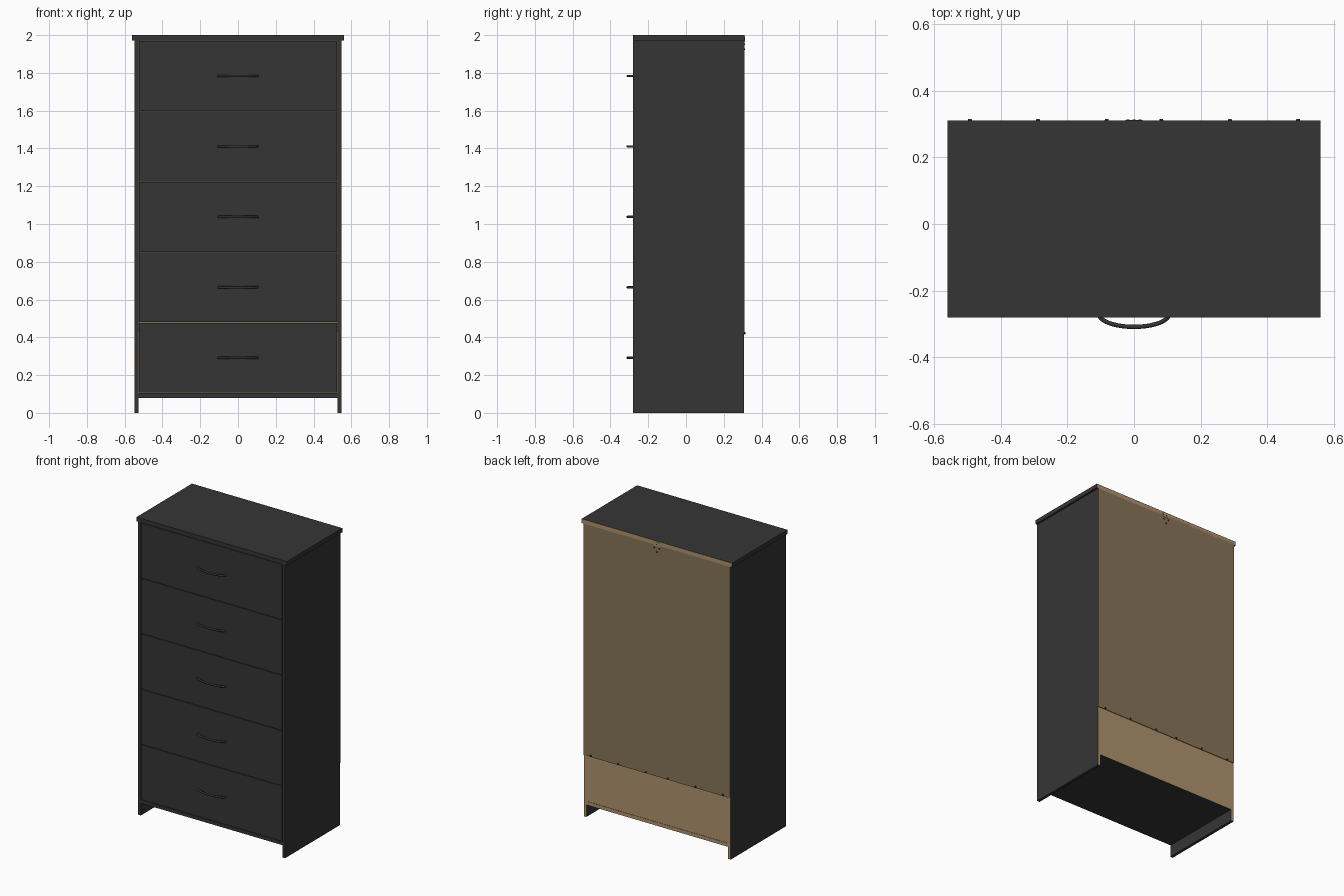
import bpy, bmesh, math
from mathutils import Matrix

if "Cube" in bpy.data.objects:
    bpy.data.objects.remove(bpy.data.objects["Cube"])


def srgb(r, g, b):
    def f(c):
        c /= 255
        return c / 12.92 if c <= 0.04045 else ((c + 0.055) / 1.055) ** 2.4
    return (f(r), f(g), f(b), 1)


def material(name, rgb):
    m = bpy.data.materials.new(name)
    m.diffuse_color = srgb(*rgb)
    m.use_nodes = True
    m.node_tree.nodes["Principled BSDF"].inputs["Base Color"].default_value = m.diffuse_color
    return m


BLACK = material("black brown finish", (53, 53, 53))
RAW = material("raw board", (176, 147, 110))
BACK = material("back sheet", (136, 117, 89))
METAL = material("dark metal", (45, 44, 42))


def finish(bm, name, *mats):
    me = bpy.data.meshes.new(name)
    bm.to_mesh(me)
    bm.free()
    ob = bpy.data.objects.new(name, me)
    bpy.context.collection.objects.link(ob)
    for m in mats:
        me.materials.append(m)
    return ob


def box(name, x, y, z, mat, rear=None):
    """Board from (min, max) ranges; the rear-facing edge can be another colour."""
    bm = bmesh.new()
    bmesh.ops.create_cube(bm, size=1)
    for v in bm.verts:
        for i, (a, b) in enumerate((x, y, z)):
            v.co[i] = a if v.co[i] < 0 else b
    bm.normal_update()
    if rear:
        for f in bm.faces:
            f.material_index = int(f.normal.y > 0.9)
    return finish(bm, name, mat, *([rear] if rear else []))


def screw(name, x, z, y, r, depth):
    bm = bmesh.new()
    bmesh.ops.create_cone(bm, cap_ends=True, segments=16, radius1=r, radius2=r * 0.7, depth=depth,
                          matrix=Matrix.Translation((x, y, z)) @ Matrix.Rotation(-math.pi / 2, 4, 'X'))
    return finish(bm, name, METAL)


FRONT, REAR = -0.28, 0.306
IN, OUT = 0.528, 0.547

# Carcass
box("top_panel", (-0.56, 0.56), (FRONT, 0.31), (1.972, 2.0), BLACK, RAW)
for name, s in (("left", -1), ("right", 1)):
    box(name + "_side_panel", sorted((s * IN, s * OUT)), (FRONT, REAR), (0, 1.972), BLACK, RAW)
box("bottom_panel", (-IN, IN), (FRONT + 0.004, REAR - 0.002), (0.08, 0.104), BLACK, RAW)

# Back: thin sheet above, recessed board below
box("back_sheet", (-OUT + 0.001, OUT - 0.001), (REAR, 0.31), (0.415, 1.985), BACK)
box("lower_back_board", (-IN, IN), (REAR - 0.02, REAR - 0.004), (0.104, 0.43), RAW)
for i, x in enumerate((0.082, 0.288, 0.492)):
    for s in (-1, 1):
        screw(f"back_screw_{i}_{'left' if s < 0 else 'right'}", s * x, 0.422, 0.312, 0.007, 0.006)

# Wall fixing plate with its screws
box("wall_fixing_plate", (-0.025, 0.025), (0.309, 0.312), (1.965, 1.992), RAW)
for i, (x, z) in enumerate(((0, 1.978), (-0.018, 1.952), (0.018, 1.952), (0, 1.925))):
    screw(f"wall_fixing_screw_{i}", x, z, 0.3115, 0.005, 0.004)


def handle(name, z):
    """Bowed bar swept along a half-ellipse."""
    cu = bpy.data.curves.new(name, 'CURVE')
    cu.dimensions = '3D'
    cu.bevel_depth = 0.0065
    cu.bevel_resolution = 3
    cu.use_fill_caps = True
    sp = cu.splines.new('POLY')
    n = 24
    sp.points.add(n)
    for i, p in enumerate(sp.points):
        a = math.pi * i / n
        p.co = (-0.104 * math.cos(a), -0.271 - 0.0375 * math.sin(a), z, 1)
    ob = bpy.data.objects.new(name, cu)
    bpy.context.collection.objects.link(ob)
    cu.materials.append(BLACK)


# Drawers: front, open box behind it and handle
LOW, HIGH, COUNT, GAP = 0.107, 1.972, 5, 0.004
pitch = (HIGH - LOW) / COUNT
for i in range(COUNT):
    z0, z1 = LOW + i * pitch, LOW + (i + 1) * pitch - GAP
    n = f"drawer_{i + 1}_"
    box(n + "front", (-0.523, 0.523), (-0.277, -0.257), (z0, z1), BLACK)
    box(n + "base", (-0.5, 0.5), (-0.257, 0.25), (z0 + 0.02, z0 + 0.03), RAW)
    box(n + "rear", (-0.5, 0.5), (0.25, 0.265), (z0 + 0.02, z1 - 0.08), RAW)
    for s in (-1, 1):
        box(n + ("left_wall" if s < 0 else "right_wall"), sorted((s * 0.5, s * 0.515)),
            (-0.257, 0.265), (z0 + 0.02, z1 - 0.08), RAW)
    handle(n + "handle", (z0 + z1) / 2)
